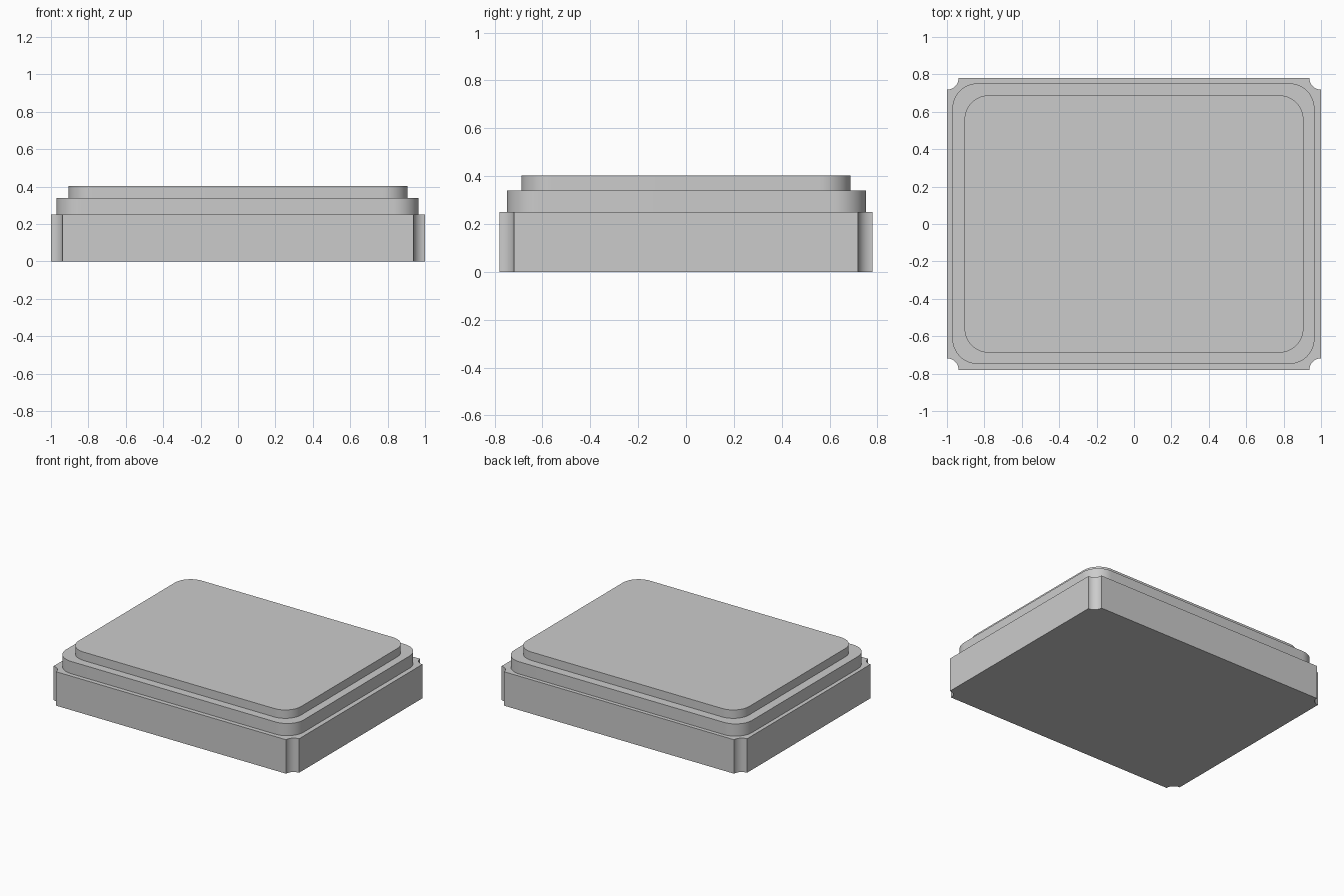
import bpy, bmesh
from math import cos, sin, pi

if "Cube" in bpy.data.objects:
    bpy.data.objects.remove(bpy.data.objects["Cube"])

SEGMENTS = 16


def corner_outline(hx, hy, r, concave=False):
    """Counter-clockwise rectangle with rounded or scooped quarter-circle corners."""
    pts = []
    for i, (sx, sy) in enumerate([(1, 1), (-1, 1), (-1, -1), (1, -1)]):
        inset = 0 if concave else r
        cx, cy = sx * (hx - inset), sy * (hy - inset)
        for k in range(SEGMENTS + 1):
            t = k / SEGMENTS
            if concave:
                a = i * pi / 2 + 1.5 * pi - t * pi / 2
            else:
                a = i * pi / 2 + t * pi / 2
            if concave:
                a -= 0
            pts.append((cx + r * cos(a), cy + r * sin(a)))
    return pts


def slab(name, outline, z0, z1, offset=(0, 0)):
    """Extrude an outline into a solid slab with smooth corners and sharp rims."""
    bm = bmesh.new()
    base = bm.faces.new([bm.verts.new((x + offset[0], y + offset[1], z0)) for x, y in outline])
    top = bmesh.ops.extrude_face_region(bm, geom=[base], use_keep_orig=True)["geom"]
    bmesh.ops.translate(bm, vec=(0, 0, z1 - z0),
                        verts=[g for g in top if isinstance(g, bmesh.types.BMVert)])
    bmesh.ops.recalc_face_normals(bm, faces=bm.faces)
    mesh = bpy.data.meshes.new(name)
    bm.to_mesh(mesh)
    bm.free()
    obj = bpy.data.objects.new(name, mesh)
    bpy.context.collection.objects.link(obj)
    bpy.context.view_layer.objects.active = obj
    bpy.ops.object.select_all(action='DESELECT')
    obj.select_set(True)
    bpy.ops.object.shade_smooth_by_angle(angle=pi / 6)
    return obj


# Base block with a scooped notch down each corner
slab("base_block", corner_outline(1.0, 0.78, 0.062, concave=True), 0.0, 0.25)

# Rounded middle step
slab("seal_ring", corner_outline(0.968, 0.75, 0.135), 0.25, 0.34, (-0.003, 0.002))

# Rounded lid on top
slab("lid", corner_outline(0.906, 0.688, 0.13), 0.34, 0.402)
